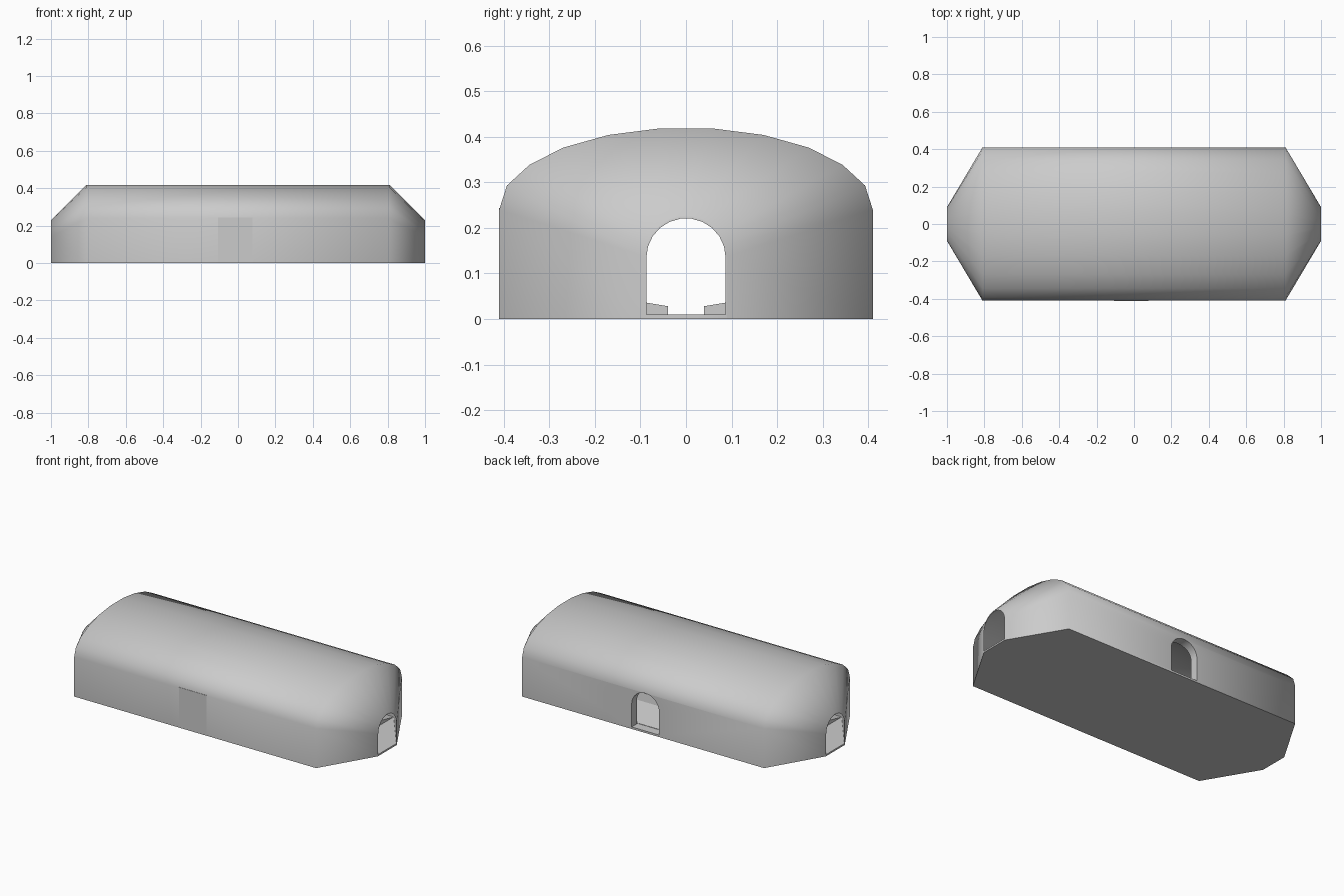
import bpy, bmesh
from math import pi, cos, sin, radians

if "Cube" in bpy.data.objects:
    bpy.data.objects.remove(bpy.data.objects["Cube"])


def section(points, floor):
    """Closed (y, z) loop from half an arch, listed from the wall up to the crown."""
    half = [(points[0][0], floor)] + points
    return half + [(-y, z) for y, z in reversed(half)]


def arch(w, spring, top, n=12):
    """Right half of an n-point arch."""
    return [(w * cos(pi * i / (n - 1)), spring + (top - spring) * sin(pi * i / (n - 1)))
            for i in range(n // 2)]


def new_object(name, bm, smooth=None):
    bmesh.ops.recalc_face_normals(bm, faces=bm.faces)
    me = bpy.data.meshes.new(name)
    bm.to_mesh(me)
    bm.free()
    ob = bpy.data.objects.new(name, me)
    bpy.context.collection.objects.link(ob)
    return ob


def bridge(bm, a, b):
    n = len(a)
    for i in range(n):
        j = (i + 1) % n
        bm.faces.new((a[i], a[j], b[j], b[i]))


def prism(name, loop, axis, start, end):
    """Extrude a 2D outline along x or y."""
    bm = bmesh.new()
    rings = [[bm.verts.new((t, u, v) if axis == 'x' else (u, t, v)) for u, v in loop]
             for t in (start, end)]
    bm.faces.new(rings[0])
    bm.faces.new(rings[1])
    bridge(bm, *rings)
    return new_object(name, bm)


def smooth(ob, angle):
    bpy.ops.object.select_all(action='DESELECT')
    ob.select_set(True)
    bpy.context.view_layer.objects.active = ob
    bpy.ops.object.shade_smooth_by_angle(angle=radians(angle))


# Hollow vaulted shell: outer and inner lofts joined at the end rims
vault = [(0.41, 0.24), (0.393, 0.293), (0.344, 0.338), (0.27, 0.376), (0.17, 0.404), (0.06, 0.418)]
inner_vault = [(y * 0.88, z * 0.885) for y, z in vault]
end_arch = section(arch(0.09, 0.137, 0.228), 0.0)
end_hole = section(arch(0.087, 0.135, 0.221), 0.01)
big_out = section(vault, 0.0)
big_in = section(inner_vault, 0.01)

bm = bmesh.new()
rings = [[bm.verts.new((x, y, z)) for y, z in loop] for x, loop in (
    (-1, end_arch), (-0.81, big_out), (0.81, big_out), (1, end_arch),
    (1, end_hole), (0.79, big_in), (-0.79, big_in), (-1, end_hole))]
for i, ring in enumerate(rings):
    bridge(bm, ring, rings[(i + 1) % len(rings)])
shell = new_object("shelter_shell", bm)

# Arched doorway in the back wall
door = [(-0.015 + y, z) for y, z in section(arch(0.092, 0.15, 0.24, 16), 0.012)]
cutter = prism("door_cutter", door, 'y', 0.25, 0.6)
cutter.hide_render = True
cutter.hide_viewport = True
mod = shell.modifiers.new("doorway", 'BOOLEAN')
mod.object = cutter
mod.solver = 'EXACT'
bpy.context.view_layer.objects.active = shell
bpy.ops.object.modifier_apply(modifier=mod.name)
bpy.data.objects.remove(cutter)
smooth(shell, 62)

# Low sloped platforms either side of the central channel
for side, name in ((1, "back_platform"), (-1, "front_platform")):
    outline = [(0.04, 0.008), (0.04, 0.028), (0.17, 0.05), (0.35, 0.012), (0.35, 0.008)]
    prism(name, [(side * y, z) for y, z in outline], 'x', -0.79, 0.79)

# Blocked doorway in the front wall
prism("front_door_panel", [(-0.107, 0.0), (0.077, 0.0), (0.077, 0.244), (-0.107, 0.244)],
      'y', -0.4105, -0.37)
